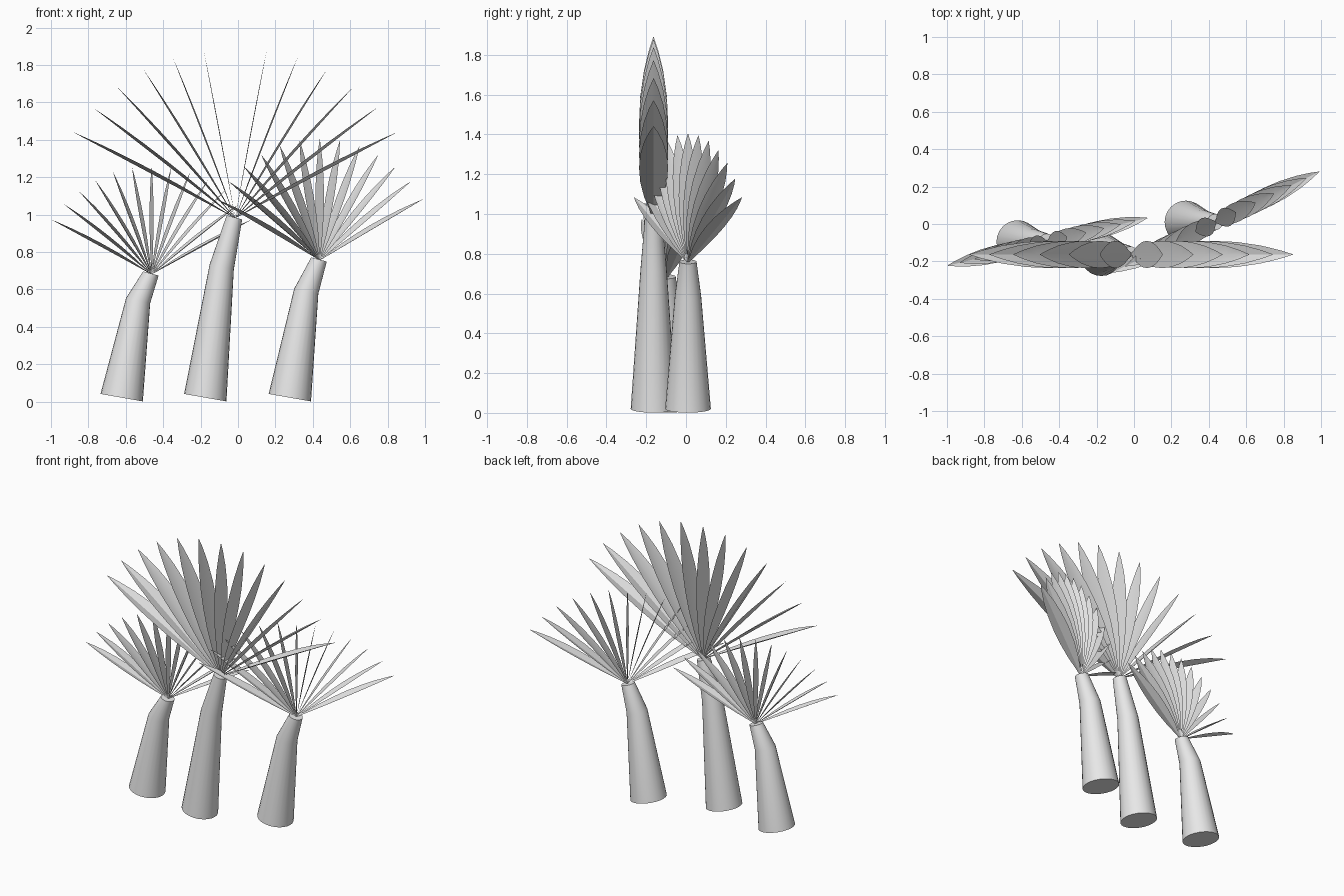
import bpy, bmesh, math
from mathutils import Vector, Matrix

if "Cube" in bpy.data.objects:
    bpy.data.objects.remove(bpy.data.objects["Cube"], do_unlink=True)

grey = bpy.data.materials.new("plain_grey")
grey.use_nodes = True
grey.diffuse_color = (0.8, 0.8, 0.8, 1)
grey.node_tree.nodes["Principled BSDF"].inputs["Base Color"].default_value = (0.8, 0.8, 0.8, 1)


def finish(bm, name, angle):
    mesh = bpy.data.meshes.new(name)
    bm.to_mesh(mesh)
    bm.free()
    mesh.materials.append(grey)
    obj = bpy.data.objects.new(name, mesh)
    bpy.context.collection.objects.link(obj)
    bpy.ops.object.select_all(action='DESELECT')
    obj.select_set(True)
    bpy.context.view_layer.objects.active = obj
    bpy.ops.object.shade_smooth_by_angle(angle=math.radians(angle))


def build_trunk(name, rings, sides=24):
    """Tapered leaning trunk; each ring is (centre, radius, tilt in degrees)."""
    bm = bmesh.new()
    loops = []
    for centre, radius, tilt in rings:
        turn = Matrix.Rotation(math.radians(tilt), 3, 'Y')
        loop = []
        for i in range(sides):
            a = math.tau * i / sides
            offset = turn @ Vector((radius * math.cos(a), radius * math.sin(a), 0))
            loop.append(bm.verts.new(Vector(centre) + offset))
        loops.append(loop)
    for low, high in zip(loops, loops[1:]):
        for i in range(sides):
            j = (i + 1) % sides
            bm.faces.new((low[i], low[j], high[j], high[i]))
    bm.faces.new(loops[0][::-1])
    bm.faces.new(loops[-1])
    finish(bm, name, 40)


# Leaf half width along its length
LEAF = [(0, 0.008), (0.08, 0.022), (0.2, 0.048), (0.35, 0.067), (0.5, 0.073),
        (0.65, 0.067), (0.8, 0.048), (0.92, 0.023), (1, 0.001)]
FOLD = 0.3           # rise of the leaf edge per unit of half width
LEAVES = 13
HALF_SPREAD = math.radians(55)
ARC = 1.056          # radius of the arc through the leaf tips
ARC_DROP = 0.146     # arc centre below the leaf bases


def build_fan(name, base, scale, heading):
    """Fan of folded leaves, blades set across the plane of the fan."""
    bm = bmesh.new()
    for k in range(LEAVES):
        a = HALF_SPREAD * (2 * k / (LEAVES - 1) - 1)
        tip = Vector((ARC * math.sin(a), 0, ARC * math.cos(a) - ARC_DROP))
        rows = []
        for t, half in LEAF:
            mid = tip * t
            edge = FOLD * half
            rows.append([bm.verts.new(mid + Vector((0, s * half, abs(s) * edge)))
                         for s in (-1, 0, 1)])
        for low, high in zip(rows, rows[1:]):
            for i in range(2):
                bm.faces.new((low[i], low[i + 1], high[i + 1], high[i]))
    place = (Matrix.Translation(base) @ Matrix.Rotation(math.radians(heading), 4, 'Z')
             @ Matrix.Scale(scale, 4))
    bm.transform(place)
    finish(bm, name, 25)


# name, trunk foot x, y, bend height, top height, fan scale, fan heading
PALMS = [
    ("right_palm", -0.622, -0.095, 0.54, 0.685, 0.636, 13.4),
    ("middle_palm", -0.175, -0.163, 0.72, 0.985, 1.0, 0),
    ("left_palm", 0.277, 0.01, 0.59, 0.76, 0.713, 26),
]
for name, x, y, bend, top, scale, heading in PALMS:
    build_trunk(name + "_trunk", [
        ((x, y, 0.021), 0.115, 10),
        ((x + 0.088, y, bend), 0.066, 12),
        ((x + 0.156, y, top), 0.043, 15),
    ])
    build_fan(name + "_leaves", (x + 0.16, y, top - 0.005), scale, heading)
